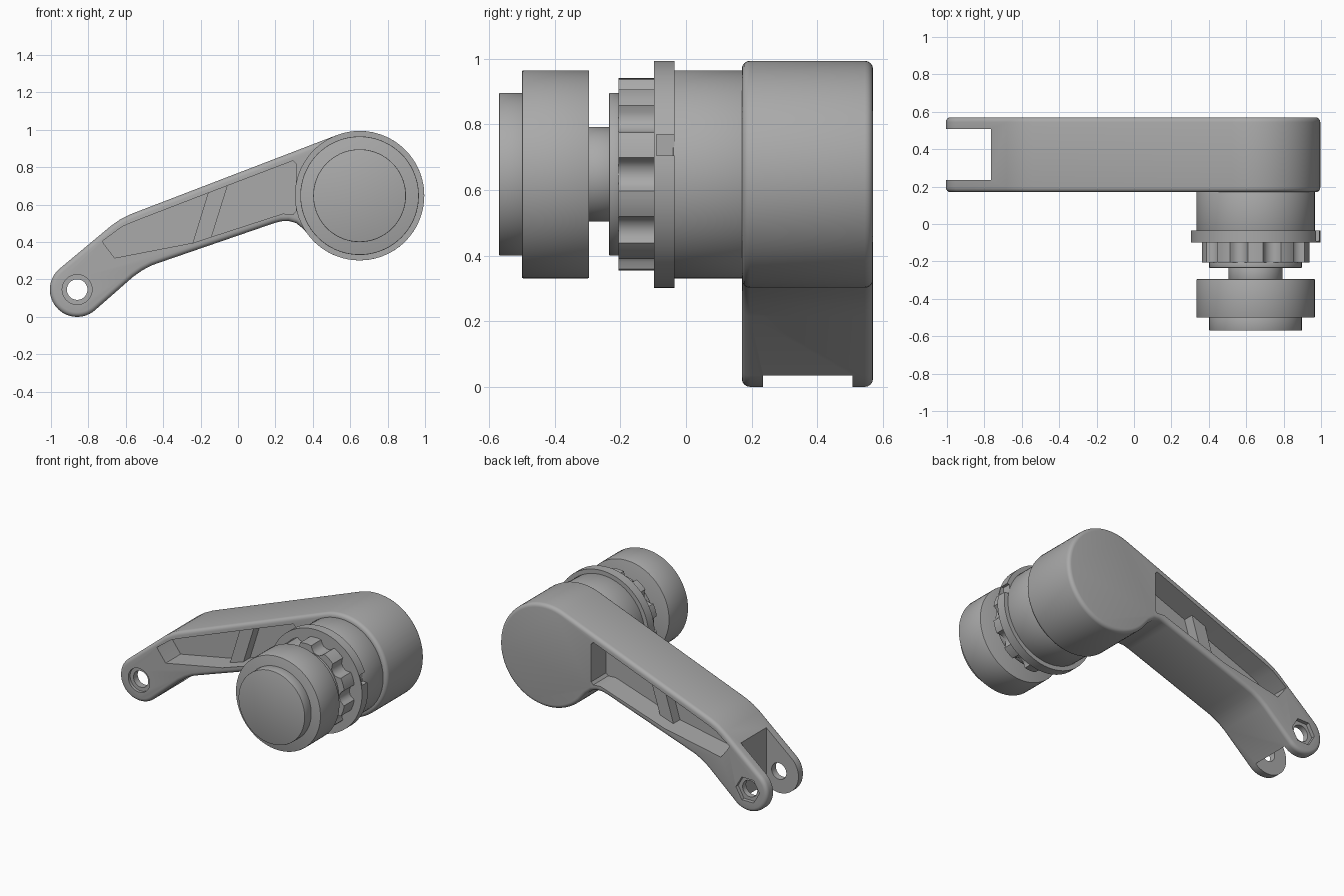
import bpy, bmesh
from math import sin, cos, pi, radians

if "Cube" in bpy.data.objects:
    bpy.data.objects.remove(bpy.data.objects["Cube"])

grey = bpy.data.materials.new("plain_grey")
grey.use_nodes = True
COLOUR = (0.4, 0.4, 0.4, 1)
grey.diffuse_color = COLOUR
grey.node_tree.nodes["Principled BSDF"].inputs["Base Color"].default_value = COLOUR

CX, CZ = 0.65, 0.648      # drum axis
PX, PZ = -0.86, 0.146     # pivot axis


def arc(cx, cz, r, start, end, n):
    steps = [radians(start + (end - start) * i / n) for i in range(n + 1)]
    return [(cx + r * cos(a), cz + r * sin(a)) for a in steps]


def circle(cx, cz, r, n=72):
    return arc(cx, cz, r, 0, 360, n)[:-1]


def prism(name, outline, y0, y1, bevel=0, segments=4):
    """Extrude an x-z outline along y, optionally rounding the rim edges."""
    bm = bmesh.new()
    base = bm.faces.new([bm.verts.new((x, y0, z)) for x, z in outline])
    out = bmesh.ops.extrude_face_region(bm, geom=[base])
    for v in out["geom"]:
        if isinstance(v, bmesh.types.BMVert):
            v.co.y = y1
    bmesh.ops.recalc_face_normals(bm, faces=bm.faces)
    if bevel:
        rims = [e for e in bm.edges if abs(e.verts[0].co.y - e.verts[1].co.y) < 1e-5]
        bmesh.ops.bevel(bm, geom=rims, offset=bevel, segments=segments,
                        profile=0.5, affect='EDGES')
    mesh = bpy.data.meshes.new(name)
    bm.to_mesh(mesh)
    bm.free()
    mesh.materials.append(grey)
    obj = bpy.data.objects.new(name, mesh)
    bpy.context.collection.objects.link(obj)
    return obj


def select(obj):
    bpy.ops.object.select_all(action='DESELECT')
    obj.select_set(True)
    bpy.context.view_layer.objects.active = obj


def cut(obj, cutter):
    cutter.hide_render = True
    mod = obj.modifiers.new("cut", 'BOOLEAN')
    mod.operation = 'DIFFERENCE'
    mod.solver = 'EXACT'
    mod.object = cutter
    select(obj)
    bpy.ops.object.modifier_apply(modifier=mod.name)
    bpy.data.objects.remove(cutter)


# Arm and drum housing as one rounded outline
FRONT, BACK = 0.17, 0.57
outline = arc(CX, CZ, 0.346, -136.4, 111, 56)
outline += [(-0.54, 0.562), (-0.58, 0.546), (-0.63, 0.521), (-0.68, 0.486)]
outline += arc(PX, PZ, 0.146, 130, 310, 30)
outline += [(-0.56, 0.215), (-0.51, 0.25), (-0.46, 0.276), (-0.40, 0.297),
            (0.19, 0.5), (0.23, 0.511), (0.27, 0.513), (0.31, 0.502), (0.35, 0.47)]
arm = prism("lever_arm", outline, FRONT, BACK, bevel=0.025)

# Fork slot at the pivot end
cut(arm, prism("fork_cutter", [(-1.2, -0.2), (-0.765, -0.2), (-0.765, 0.8), (-1.2, 0.8)],
               0.235, 0.507))

# Pivot hole, round recess in front and hexagonal recess behind
cut(arm, prism("hole_cutter", circle(PX, PZ, 0.055, 40), 0, 0.8))
cut(arm, prism("front_recess_cutter", circle(PX, PZ, 0.08, 40), 0.1, FRONT + 0.02))
cut(arm, prism("back_recess_cutter", circle(PX, PZ, 0.088, 6), BACK - 0.025, 0.7))

# Lightening pockets on both sides, leaving a thin web with a low slanted rib
pocket = [(-0.725, 0.405), (-0.715, 0.388), (-0.66, 0.315), (-0.235, 0.397),
          (-0.13, 0.432), (0.24, 0.552), (0.295, 0.548), (0.31, 0.565),
          (0.31, 0.82), (0.295, 0.835), (-0.17, 0.658), (-0.56, 0.508), (-0.62, 0.482)]
rib = [(-0.25, 0.37), (-0.15, 0.4), (-0.05, 0.72), (-0.155, 0.68)]
MID = (FRONT + BACK) / 2
for side, label in ((-1, "front"), (1, "back")):
    ends = sorted((MID + side * 0.04, MID + side * 0.3))
    cut(arm, prism(label + "_pocket_cutter", pocket, *ends))
    ends = sorted((MID + side * 0.03, MID + side * 0.11))
    prism(label + "_pocket_rib", rib, *ends)

# Stepped cylinders along the drum axis: name, radius, start, end
for name, radius, y0, y1 in (
        ("front_cap", 0.248, -0.57, -0.49),
        ("knob", 0.317, -0.5, -0.295),
        ("neck", 0.144, -0.3, -0.23),
        ("collar", 0.248, -0.235, -0.2),
        ("hub", 0.317, -0.04, 0.18)):
    prism(name, circle(CX, CZ, radius), y0, y1, bevel=0.004, segments=2)

# Grip ring with rounded grooves
ring = []
for i in range(10):
    mid = 36 * i
    for da, r in ((-10, 0.292), (-8, 0.272), (-5, 0.257), (0, 0.252), (5, 0.257),
                  (8, 0.272), (10, 0.292), (14, 0.293), (18, 0.293), (22, 0.293)):
        a = radians(mid + da)
        ring.append((CX + r * cos(a), CZ + r * sin(a)))
prism("grip_ring", ring, -0.205, -0.095)

# Flange with an index notch
flange = prism("flange", circle(CX, CZ, 0.346), -0.098, -0.035)
cut(flange, prism("notch_cutter", [(0.955, 0.705), (1.1, 0.705), (1.1, 0.77), (0.955, 0.77)],
                  -0.09, 0.0))

# Smooth curved walls, keep edges crisp
for obj in bpy.context.collection.objects:
    if obj.type == 'MESH' and obj.data.materials and obj.data.materials[0] == grey:
        select(obj)
        bpy.ops.object.shade_smooth_by_angle(angle=radians(32))
